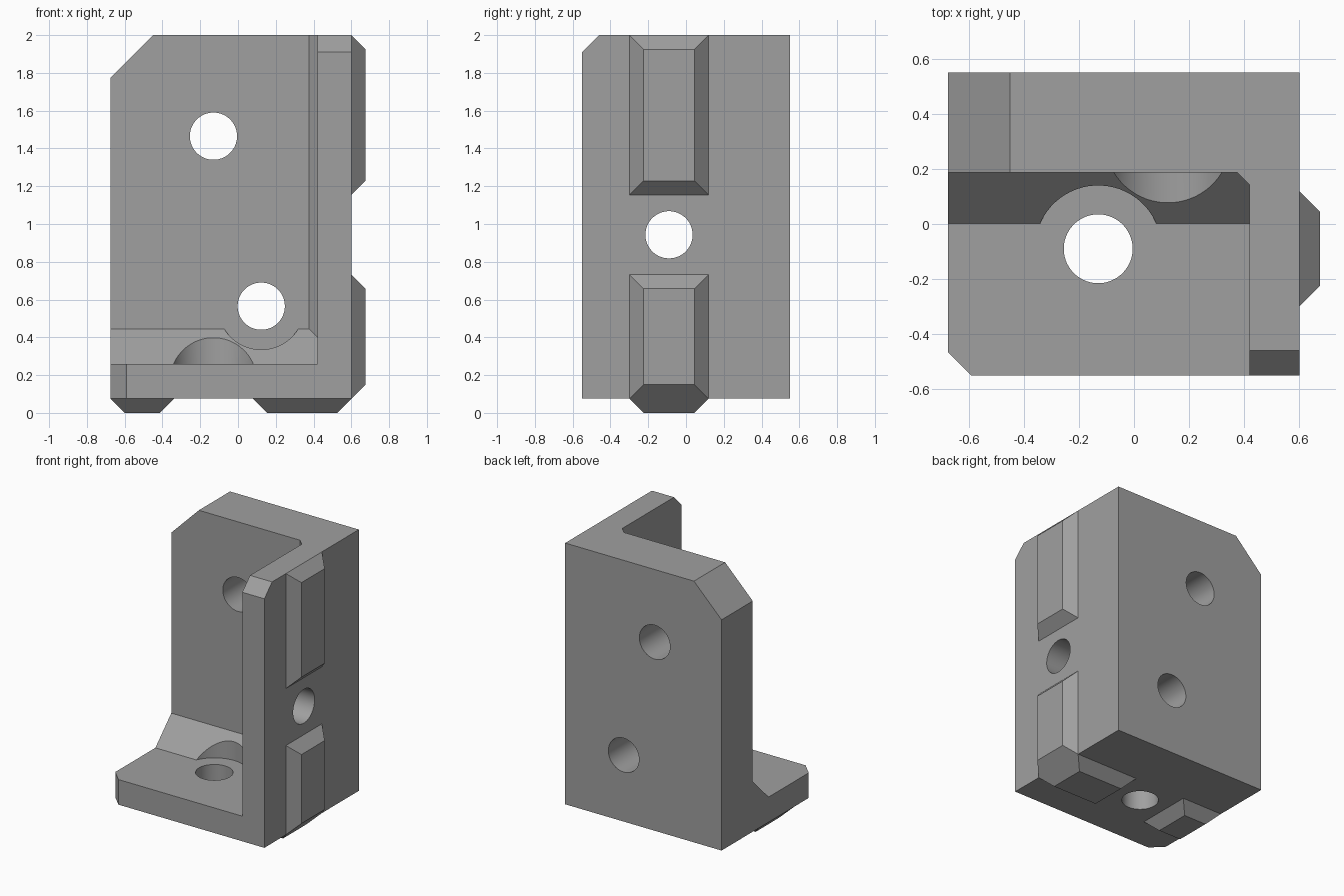
import bpy, bmesh, math
from mathutils import Vector

if "Cube" in bpy.data.objects:
    bpy.data.objects.remove(bpy.data.objects["Cube"])

grey = bpy.data.materials.new("plain grey")
grey.diffuse_color = (0.35, 0.35, 0.35, 1)
grey.use_nodes = True
grey.node_tree.nodes["Principled BSDF"].inputs["Base Color"].default_value = grey.diffuse_color

X0, X1, Y, Z0, Z1 = -0.675, 0.60, 0.55, 0.075, 2.0   # body limits
WALL, BACK, FLOOR = 0.42, 0.187, 0.26                # inner faces
PAD = 0.075                                          # locating pad height
R_HOLE, R_BORE = 0.125, 0.23


def finish(bm, name):
    bmesh.ops.recalc_face_normals(bm, faces=bm.faces[:])
    me = bpy.data.meshes.new(name)
    bm.to_mesh(me)
    bm.free()
    ob = bpy.data.objects.new(name, me)
    bpy.context.collection.objects.link(ob)
    me.materials.append(grey)
    return ob


def cut_box(name, lo, hi, planes=()):
    """Box with corners sliced off by (point, outward normal) planes."""
    bm = bmesh.new()
    bmesh.ops.create_cube(bm, size=2)
    for v in bm.verts:
        v.co = [hi[i] if v.co[i] > 0 else lo[i] for i in range(3)]
    for point, normal in planes:
        r = bmesh.ops.bisect_plane(bm, geom=bm.verts[:] + bm.edges[:] + bm.faces[:],
                                   plane_co=point, plane_no=Vector(normal).normalized(),
                                   clear_outer=True)
        edges = [g for g in r["geom_cut"] if isinstance(g, bmesh.types.BMEdge)]
        bmesh.ops.holes_fill(bm, edges=edges, sides=0)
    return finish(bm, name)


def cylinder(name, axis, a, b, r, lo, hi, n=64):
    """Cylinder along an axis; a and b are the centre on the other two axes."""
    bm = bmesh.new()
    rings = []
    for h in (lo, hi):
        ring = []
        for i in range(n):
            t = 2 * math.pi * (i + 0.5) / n
            co = [a + r * math.cos(t), b + r * math.sin(t)]
            co.insert(axis, h)
            ring.append(bm.verts.new(co))
        rings.append(ring)
        bm.faces.new(ring)
    for i in range(n):
        j = (i + 1) % n
        bm.faces.new((rings[0][i], rings[0][j], rings[1][j], rings[1][i]))
    return finish(bm, name)


def pad(name, axis, base, top, lo, hi):
    """Block whose four sides slope inward at 45 degrees away from the body."""
    bm = bmesh.new()
    bmesh.ops.create_cube(bm, size=2)
    others = [i for i in range(3) if i != axis]
    for v in bm.verts:
        sign = v.co.copy()
        outer = sign[axis] > 0
        v.co[axis] = top if outer else base
        for k, i in enumerate(others):
            edge = hi[k] if sign[i] > 0 else lo[k]
            v.co[i] = edge - (math.copysign(PAD, sign[i]) if outer else 0)
    return finish(bm, name)


# Solid body with its three outer chamfers
body = cut_box("angle_bracket", (X0, -Y, Z0), (X1, Y, Z1), [
    ((-0.45, 0, Z1), (-1, 0, 1)),
    ((-0.59, -Y, 0), (-1, -1, 0)),
    ((0, -0.46, Z1), (0, -1, 1))])

cutters = [
    # Inner cavity, leaving sloped fillets against the back plate
    cut_box("cavity", (-1, -1, FLOOR), (WALL, BACK, 2.5), [
        ((0, 0.002, FLOOR), (0, 1, -1)),
        ((0.375, BACK, 0), (1, 1, 0))]),
    # Screw head clearances through the fillet
    cylinder("base_clearance", 2, -0.13, -0.09, R_BORE, FLOOR, 0.8),
    cylinder("back_clearance", 1, 0.123, 0.565, R_BORE, -0.2, BACK),
    # Through holes
    cylinder("base_hole", 2, -0.13, -0.09, R_HOLE, -0.5, 0.6),
    cylinder("back_hole_low", 1, 0.123, 0.565, R_HOLE, 0.0, 1.0),
    cylinder("back_hole_high", 1, -0.13, 1.465, R_HOLE, 0.0, 1.0),
    cylinder("wall_hole", 0, -0.09, 0.943, R_HOLE, 0.2, 1.0)]

for c in cutters:
    c.hide_render = True
    m = body.modifiers.new(c.name, 'BOOLEAN')
    m.operation, m.solver, m.object = 'DIFFERENCE', 'EXACT', c

# Apply the cuts and drop the cutters
deps = bpy.context.evaluated_depsgraph_get()
body_mesh = bpy.data.meshes.new_from_object(body.evaluated_get(deps))
body.modifiers.clear()
body.data = body_mesh
for c in cutters:
    bpy.data.objects.remove(c)
bpy.context.view_layer.objects.active = body
body.select_set(True)
bpy.ops.object.shade_smooth_by_angle(angle=math.radians(30))

# Locating pads on the outer wall and the underside
YR = (-0.30, 0.12)
for name, z0, z1 in (("wall_pad_low", Z0, 0.733), ("wall_pad_high", 1.153, Z1)):
    pad(name, 0, X1, X1 + PAD, (YR[0], z0), (YR[1], z1))
for name, x0, x1 in (("base_pad_left", X0, -0.34), ("base_pad_right", 0.08, X1)):
    pad(name, 2, Z0, Z0 - PAD, (x0, YR[0]), (x1, YR[1]))
